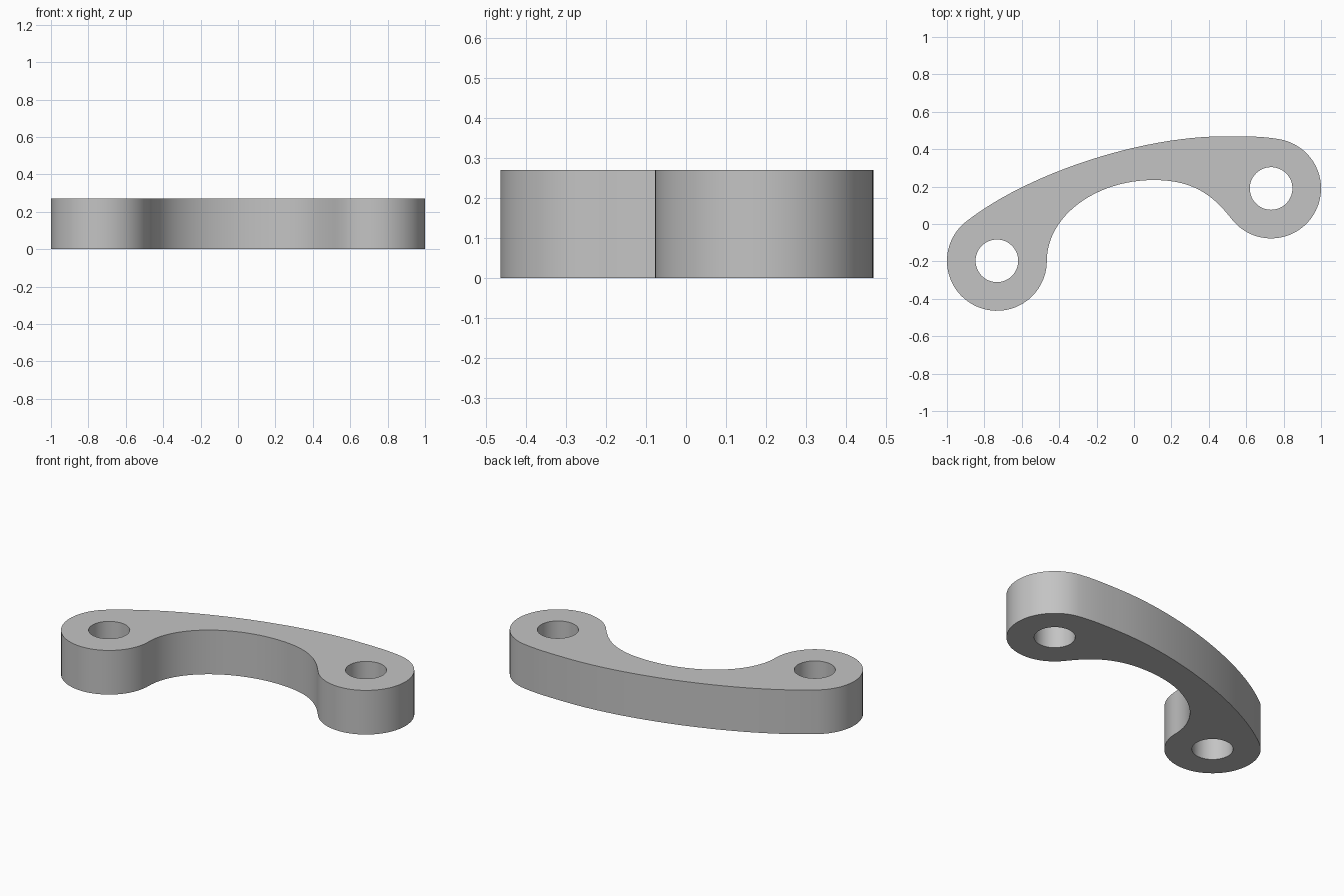
import bpy, bmesh, math
from mathutils import Vector
from mathutils.geometry import interpolate_bezier

cube = bpy.data.objects.get("Cube")
if cube:
    bpy.data.objects.remove(cube, do_unlink=True)

THICK, BOSS_R, HOLE_R = 0.27, 0.267, 0.114
RIGHT_BOSS = Vector((-0.733, -0.197))   # boss on the -x end
LEFT_BOSS = Vector((0.733, 0.19))       # boss on the +x end


def arc(centre, radius, start, end, steps):
    """Points along an arc, angles in degrees, end point left out."""
    angles = [math.radians(start + (end - start) * i / steps) for i in range(steps)]
    return [centre + radius * Vector((math.cos(a), math.sin(a))) for a in angles]


def on_boss(centre, angle):
    """Point on a boss rim and its counter-clockwise tangent."""
    a = math.radians(angle)
    radial = Vector((math.cos(a), math.sin(a)))
    return centre + BOSS_R * radial, Vector((-radial.y, radial.x))


def bezier(p0, h0, h1, p1, steps=24):
    return [Vector(p[:2]) for p in interpolate_bezier(p0, h0, h1, p1, steps + 1)[:-1]]


# Points where the arm meets the bosses, and the crests of its two edges
inner_a, tan_ia = on_boss(RIGHT_BOSS, 0)
inner_b, tan_ib = on_boss(LEFT_BOSS, 218)
outer_a, tan_oa = on_boss(LEFT_BOSS, 80)
outer_b, tan_ob = on_boss(RIGHT_BOSS, 128)
inner_top, outer_top = Vector((0.107, 0.235)), Vector((0.487, 0.469))
along = Vector((1, 0))

# Outline, counter-clockwise
outline = (
    arc(RIGHT_BOSS, BOSS_R, 128, 360, 48)
    + bezier(inner_a, inner_a + tan_ia * 0.237, inner_top - along * 0.315, inner_top)
    + bezier(inner_top, inner_top + along * 0.22, inner_b - tan_ib * 0.15, inner_b)
    + arc(LEFT_BOSS, BOSS_R, 218, 440, 48)
    + bezier(outer_a, outer_a + tan_oa * 0.1, outer_top + along * 0.1, outer_top, 10)
    + bezier(outer_top, outer_top - along * 0.45, outer_b - tan_ob * 0.42, outer_b)
)
holes = [arc(c, HOLE_R, 0, 360, 48) for c in (RIGHT_BOSS, LEFT_BOSS)]

# Flat plate with two holes
bm = bmesh.new()
for loop in [outline] + holes:
    verts = [bm.verts.new((p.x, p.y, 0)) for p in loop]
    for i, v in enumerate(verts):
        bm.edges.new((verts[i - 1], v))
bmesh.ops.triangle_fill(bm, use_beauty=True, edges=bm.edges[:], normal=(0, 0, 1))
for f in bm.faces:
    f.normal_update()
    if f.normal.z < 0:
        f.normal_flip()
mesh = bpy.data.meshes.new("curved_link")
bm.to_mesh(mesh)
bm.free()

link = bpy.data.objects.new("curved_link", mesh)
bpy.context.collection.objects.link(link)

# Material
grey = bpy.data.materials.new("plain_grey")
grey.use_nodes = True
colour = (0.55, 0.55, 0.55, 1)
grey.diffuse_color = colour
grey.node_tree.nodes["Principled BSDF"].inputs["Base Color"].default_value = colour
mesh.materials.append(grey)

# Thicken upward, then smooth the curved walls
solid = link.modifiers.new("thickness", 'SOLIDIFY')
solid.thickness = THICK
solid.offset = 1
bpy.ops.object.select_all(action='DESELECT')
link.select_set(True)
bpy.context.view_layer.objects.active = link
bpy.ops.object.convert(target='MESH')
bpy.ops.object.shade_smooth_by_angle(angle=math.radians(30))
